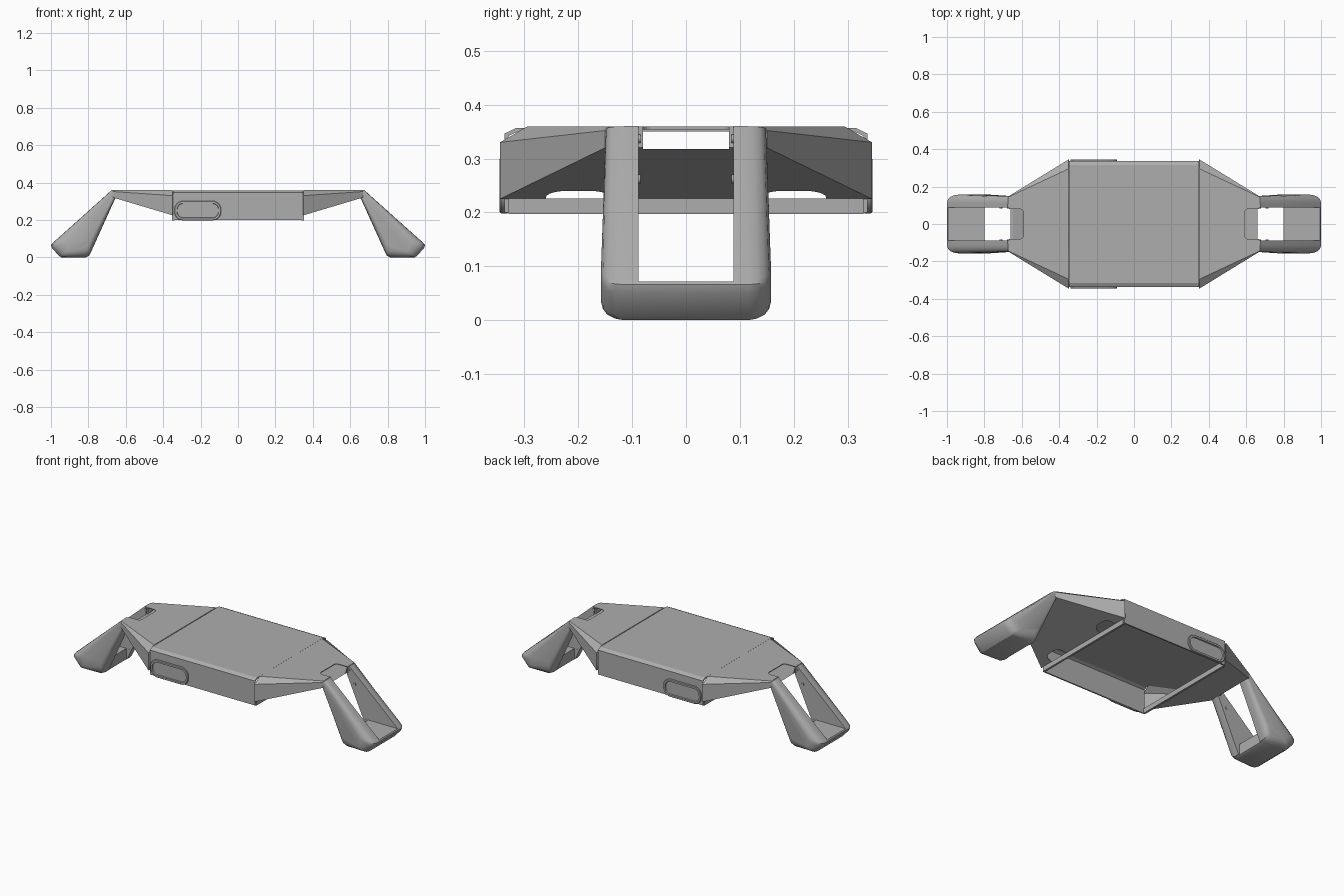
import bpy, bmesh, math
from mathutils import Vector, Matrix

cube = bpy.data.objects.get("Cube")
if cube:
    bpy.data.objects.remove(cube)

GREY = (0.42, 0.42, 0.42, 1)
grey = bpy.data.materials.new("plain grey")
grey.use_nodes = True
grey.diffuse_color = GREY
grey.node_tree.nodes["Principled BSDF"].inputs["Base Color"].default_value = GREY


def make(name, bm):
    bmesh.ops.recalc_face_normals(bm, faces=bm.faces)
    mesh = bpy.data.meshes.new(name)
    bm.to_mesh(mesh)
    bm.free()
    mesh.materials.append(grey)
    ob = bpy.data.objects.new(name, mesh)
    bpy.context.collection.objects.link(ob)
    return ob


def loft(name, rings, caps=(True, True)):
    """Bridge equal closed rings of points, with optional end caps."""
    bm = bmesh.new()
    loops = [[bm.verts.new(p) for p in ring] for ring in rings]
    n = len(loops[0])
    for a, b in zip(loops, loops[1:]):
        for i in range(n):
            j = (i + 1) % n
            bm.faces.new((a[i], a[j], b[j], b[i]))
    for loop, cap in zip((loops[0], loops[-1]), caps):
        if cap:
            bm.faces.new(loop)
    return make(name, bm)


def box(name, low, high, round_z=0):
    """Box between two corners; round_z rounds its upright edges."""
    low, high = Vector(low), Vector(high)
    bm = bmesh.new()
    bmesh.ops.create_cube(bm, size=1, matrix=Matrix.Translation((low + high) / 2)
                          @ Matrix.Diagonal((*(high - low), 1)))
    if round_z:
        upright = [e for e in bm.edges if abs(e.verts[0].co.z - e.verts[1].co.z) > 0.01]
        bmesh.ops.bevel(bm, geom=upright, offset=round_z, segments=5,
                        profile=0.5, affect='EDGES')
    return make(name, bm)


def cut(ob, cutters):
    """Apply all modifiers plus a difference with each cutter."""
    for c in cutters:
        c.hide_render = True
        mod = ob.modifiers.new("cut", 'BOOLEAN')
        mod.operation, mod.solver, mod.object = 'DIFFERENCE', 'EXACT', c
    graph = bpy.context.evaluated_depsgraph_get()
    mesh = bpy.data.meshes.new_from_object(ob.evaluated_get(graph))
    ob.modifiers.clear()
    ob.data = mesh
    for c in cutters:
        bpy.data.objects.remove(c)


def smooth(ob, angle):
    bpy.ops.object.select_all(action='DESELECT')
    ob.select_set(True)
    bpy.context.view_layer.objects.active = ob
    bpy.ops.object.shade_smooth_by_angle(angle=math.radians(angle))


def both_sides(half):
    """Extend a half section to +y by mirroring."""
    return half + [(-y, z) for y, z in reversed(half)]


# Centre body: a channel open below
outer = both_sides([(-.337, .2), (-.337, .346), (-.315, .357)])
inner = both_sides([(-.329, .2), (-.329, .342), (-.312, .35)])
section = outer + inner[::-1]
loft("centre_shell", [[(x, y, z) for y, z in section] for x in (-.347, .347)])

# Axis of the leg side profile, from hinge to foot
TOP = Vector((.665, .345))
AXIS = (Vector((.89, .02)) - TOP).normalized()
LEG = [(.652, .325), (.66, .355), (.675, .36), (.99, .078), (1, .066),
       (.995, .05), (.957, .008), (.945, 0), (.815, 0), (.795, .01), (.783, .035)]


def leg_ring(side, y, along, across):
    ring = []
    for p in LEG:
        d = Vector(p) - TOP
        a = d.dot(AXIS)
        q = TOP + AXIS * a * along + (d - AXIS * a) * across
        narrow = 1 - .06 * max(0, (q.y - .15) / .2)
        ring.append((side * q.x, y * narrow, q.y))
    return ring


def span(side, a, b):
    return sorted((side * a, side * b))


for side, label in ((1, "left"), (-1, "right")):
    # Tapered end shell with a notch in the tip and two slots below
    root = both_sides([(-.345, .225), (-.345, .33), (-.295, .359)])
    tip = both_sides([(-.15, .32), (-.15, .352), (-.146, .359)])
    wing = loft(label + "_end_shell",
                [[(side * .35, y, z) for y, z in root],
                 [(side * .668, y, z) for y, z in tip]], (False, True))
    wall = wing.modifiers.new("wall", 'SOLIDIFY')
    wall.thickness, wall.offset = .006, -1
    x0, x1 = span(side, .592, .72)
    cutters = [box("notch_cutter", (x0, -.08, .318), (x1, .08, .42), .018)]
    x0, x1 = span(side, .3, .4)
    for y in (-.2, .2):
        cutters.append(box("slot_cutter", (x0, y - .06, .15), (x1, y + .06, .29), .04))
    cut(wing, cutters)

    # Cross rail under the seam
    x0, x1 = span(side, .34, .352)
    box(label + "_cross_rail", (x0, -.329, .197), (x1, .329, .226))

    # Leg: rounded wedge opened into two arms and a foot
    edge = [(.115, 1, 1), (.132, .99, .97), (.146, .965, .88),
            (.154, .93, .74), (.158, .88, .55)]
    rings = [leg_ring(side, -y, a, c) for y, a, c in reversed(edge)]
    rings += [leg_ring(side, y, a, c) for y, a, c in edge]
    leg = loft(label + "_leg", rings)
    x0, x1 = span(side, .5, 1.1)
    window = box("window_cutter", (x0, -.088, .072), (x1, .088, .5))
    x0, x1 = span(side, .5, .8)
    gap = box("gap_cutter", (x0, -.0875, -.1), (x1, .0875, .45))
    cut(leg, [window, gap])
    smooth(leg, 32)

    # Hinge plates and pins joining leg and shell
    for s in (-1, 1):
        y0, y1 = sorted((s * .088, s * .104))
        plate = [(.655, .318), (.66, .352), (.68, .35), (.725, .295),
                 (.728, .25), (.70, .25), (.685, .29)]
        loft(label + "_hinge_plate",
             [[(side * x, y, z) for x, z in plate] for y in (y0, y1)])
        for x, z in ((.672, .337), (.712, .262)):
            bm = bmesh.new()
            bmesh.ops.create_cone(bm, cap_ends=True, segments=16, radius1=.008,
                                  radius2=.008, depth=.02,
                                  matrix=Matrix.Translation((side * x, s * .094, z))
                                  @ Matrix.Rotation(math.pi / 2, 4, 'X'))
            smooth(make(label + "_hinge_pin", bm), 40)


# Side pads: raised rounded rims around a recess
def rounded(y, inset):
    r = .046 - inset
    pts = []
    for i in range(4):
        cx = -.215 + (.079 if i in (0, 3) else -.079)
        cz = .25 + (.006 if i < 2 else -.006)
        for k in range(7):
            t = math.radians(90 * i + 15 * k)
            pts.append((cx + r * math.cos(t), y, cz + r * math.sin(t)))
    return pts


for s, label in ((-1, "front"), (1, "back")):
    pad = loft(label + "_side_pad",
               [rounded(s * y, i) for y, i in ((.331, 0), (.343, 0), (.346, .003),
                                               (.346, .013), (.339, .015))])
    smooth(pad, 30)
